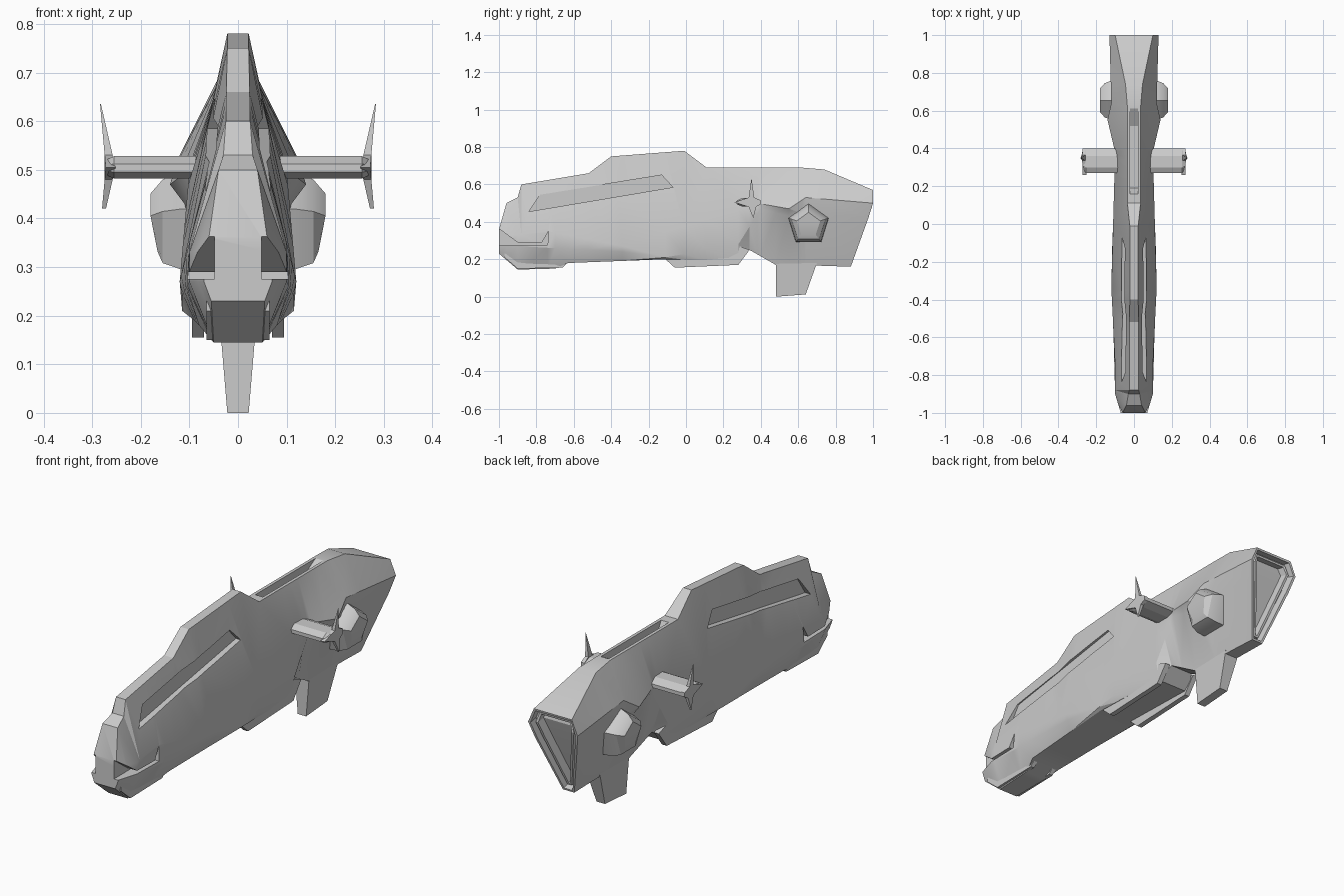
import bpy, bmesh, math
from mathutils import Vector

default_cube = bpy.data.objects.get("Cube")
if default_cube:
    bpy.data.objects.remove(default_cube, do_unlink=True)

hull_grey = bpy.data.materials.new("hull_grey")
hull_grey.use_nodes = True
hull_grey.diffuse_color = (0.6, 0.6, 0.6, 1)
hull_grey.node_tree.nodes["Principled BSDF"].inputs["Base Color"].default_value = hull_grey.diffuse_color


def make_object(name, bm, smooth_angle=None):
    bmesh.ops.recalc_face_normals(bm, faces=bm.faces)
    mesh = bpy.data.meshes.new(name)
    bm.to_mesh(mesh)
    bm.free()
    mesh.materials.append(hull_grey)
    obj = bpy.data.objects.new(name, mesh)
    bpy.context.scene.collection.objects.link(obj)
    if smooth_angle:
        smooth(obj, smooth_angle)
    return obj


def smooth(obj, degrees):
    bpy.ops.object.select_all(action='DESELECT')
    obj.select_set(True)
    bpy.context.view_layer.objects.active = obj
    bpy.ops.object.shade_smooth_by_angle(angle=math.radians(degrees))


def add_loft(bm, rings):
    """Skin a series of equal closed rings and cap both ends."""
    loops = [[bm.verts.new(point) for point in ring] for ring in rings]
    count = len(loops[0])
    for first, second in zip(loops, loops[1:]):
        for i in range(count):
            j = (i + 1) % count
            bm.faces.new((first[i], first[j], second[j], second[i]))
    bm.faces.new(loops[0])
    bm.faces.new(loops[-1])
    return loops


def side_prism(name, outline, inner, outer, sides=(1,)):
    """Extrude a side-view outline across x, once per listed side."""
    bm = bmesh.new()
    for side in sides:
        add_loft(bm, [[(side * x, y, z) for y, z in outline] for x in (inner, outer)])
    return make_object(name, bm)


def carve(target, cutter):
    cutter.hide_render = True
    modifier = target.modifiers.new("carve", 'BOOLEAN')
    modifier.operation = 'DIFFERENCE'
    modifier.solver = 'EXACT'
    modifier.object = cutter
    graph = bpy.context.evaluated_depsgraph_get()
    carved = bpy.data.meshes.new_from_object(target.evaluated_get(graph))
    target.modifiers.clear()
    target.data = carved
    bpy.data.objects.remove(cutter, do_unlink=True)


def sample(line, y):
    """Half width and height of a hull line at station y."""
    for (y0, w0, z0), (y1, w1, z1) in zip(line, line[1:]):
        if y <= y1:
            t = (y - y0) / (y1 - y0)
            return w0 + (w1 - w0) * t, z0 + (z1 - z0) * t


# Hull lines: station, half width, height
roof = [(-1, .06, .36), (-.96, .04, .5), (-.9, .03, .53), (-.88, .025, .6),
        (-.52, .024, .66), (-.4, .022, .75), (-.01, .022, .78), (.11, .035, .69),
        (.62, .035, .69), (.74, .045, .68), (1, .1, .57)]
shoulder = [(-1, .07, .33), (-.9, .1, .33), (-.74, .1, .35), (-.34, .12, .27),
            (.38, .1, .5), (.55, .14, .47), (.64, .12, .53), (1, .13, .5)]
flank = [(-1, .07, .27), (-.9, .1, .27), (-.34, .115, .24), (-.11, .115, .21),
         (.28, .1, .28), (.4, .1, .47), (.55, .11, .43), (.64, .11, .45), (1, .11, .42)]
belly = [(-1, .055, .23), (-.9, .05, .145), (-.7, .055, .15), (-.63, .08, .18),
         (-.11, .1, .2), (.28, .09, .19), (.34, .06, .25), (.48, .035, .17), (1, .03, .16)]
lines = (roof, shoulder, flank, belly)
stations = sorted({point[0] for line in lines for point in line})


def hull_ring(y):
    half = []
    for line in lines:
        w, z = sample(line, y)
        rake = max(0, .49 - z) * .36 if y == 1 else 0
        half.append((w, y - rake, z))
    return half + [(-w, y, z) for w, y, z in reversed(half)]


# Hull with a raked, stepped tail recess
bm = bmesh.new()
loops = add_loft(bm, [hull_ring(y) for y in stations])
bmesh.ops.recalc_face_normals(bm, faces=bm.faces)
tail = [face for face in bm.faces if set(face.verts) == set(loops[-1])]
for thickness, depth in ((.012, 0), (.003, -.04), (.012, 0), (.003, .025), (.012, 0), (.002, -.04)):
    bmesh.ops.inset_region(bm, faces=tail, thickness=thickness, depth=depth)
bmesh.ops.triangulate(bm, faces=bm.faces)
hull = make_object("hull", bm)

# Long slots in the forward flanks, with flat ledges
slot = [(-.84, .455), (-.07, .585), (-.13, .65), (-.78, .545)]
carve(hull, side_prism("slot_cutter", slot, .038, .3, (-1, 1)))

# Mouth notches in the cheeks
notch = [(-1.05, .275), (-.74, .275), (-.735, .35), (-.77, .29), (-.9, .29), (-1.05, .4)]
carve(hull, side_prism("mouth_cutter", notch, .048, .3, (-1, 1)))

# Trench sunk in the rear spine
trench = [(.1, .8), (.19, .63), (.52, .64), (.62, .695), (.62, .8)]
carve(hull, side_prism("trench_cutter", trench, -.02, .02))
smooth(hull, 22)

# Belly skids and lower jaw plates
skid = [(-.11, .2), (-.06, .155), (.28, .17), (.34, .25), (.2, .3), (-.05, .25)]
side_prism("belly_skids", skid, .07, .095, (-1, 1))
jaw = [(-.97, .21), (-.9, .15), (-.66, .155), (-.63, .185), (-.7, .23), (-.97, .23)]
side_prism("jaw_plates", jaw, .045, .065, (-1, 1))

# Ventral fin, tapering downward
bm = bmesh.new()
add_loft(bm, [[(-w, front, z), (w, front, z), (w, back, z + lift), (-w, back, z + lift)]
              for w, front, back, z, lift in ((.022, .48, .64, 0, .012), (.037, .48, .7, .18, 0),
                                              (.05, .48, .72, .26, 0))])
make_object("ventral_fin", bm)

# Five-sided side pods
bm = bmesh.new()
for side in (-1, 1):
    rings = []
    for x, radius in ((.07, .115), (.115, .112), (.155, .095), (.18, .066)):
        rings.append([(side * x, .655 + radius * math.sin(math.tau * k / 5),
                       .385 + radius * math.cos(math.tau * k / 5)) for k in range(5)])
    rings[-1] = [(p[0] - side * max(0, .38 - p[2]) * .3, p[1], p[2]) for p in rings[-1]]
    add_loft(bm, rings)
make_object("side_pods", bm, 25)

# Wings with chamfered tips
section = [(.27, .495), (.27, .512), (.3, .528), (.36, .528), (.4, .512),
           (.4, .495), (.36, .482), (.3, .482)]
bm = bmesh.new()
for side in (-1, 1):
    add_loft(bm, [[(side * x, .335 + (y - .335) * scale, .505 + (z - .505) * scale)
                   for y, z in section] for x, scale in ((.05, 1), (.255, 1), (.27, .7))])
make_object("wings", bm)

# Spiked wingtip stars
star = [(.26, .505), (.335, .53), (.35, .635), (.365, .53), (.4, .515),
        (.4, .495), (.375, .48), (.36, .42), (.335, .48)]
bm = bmesh.new()
for side in (-1, 1):
    rings = []
    for base, thick in ((.252, .02), (.272, 0)):
        rings.append([(side * (base + (abs(z - .505) * .09 + thick * min(1, abs(z - .505) * 7))),
                       y, z) for y, z in star])
    add_loft(bm, rings)
make_object("wingtip_stars", bm)
